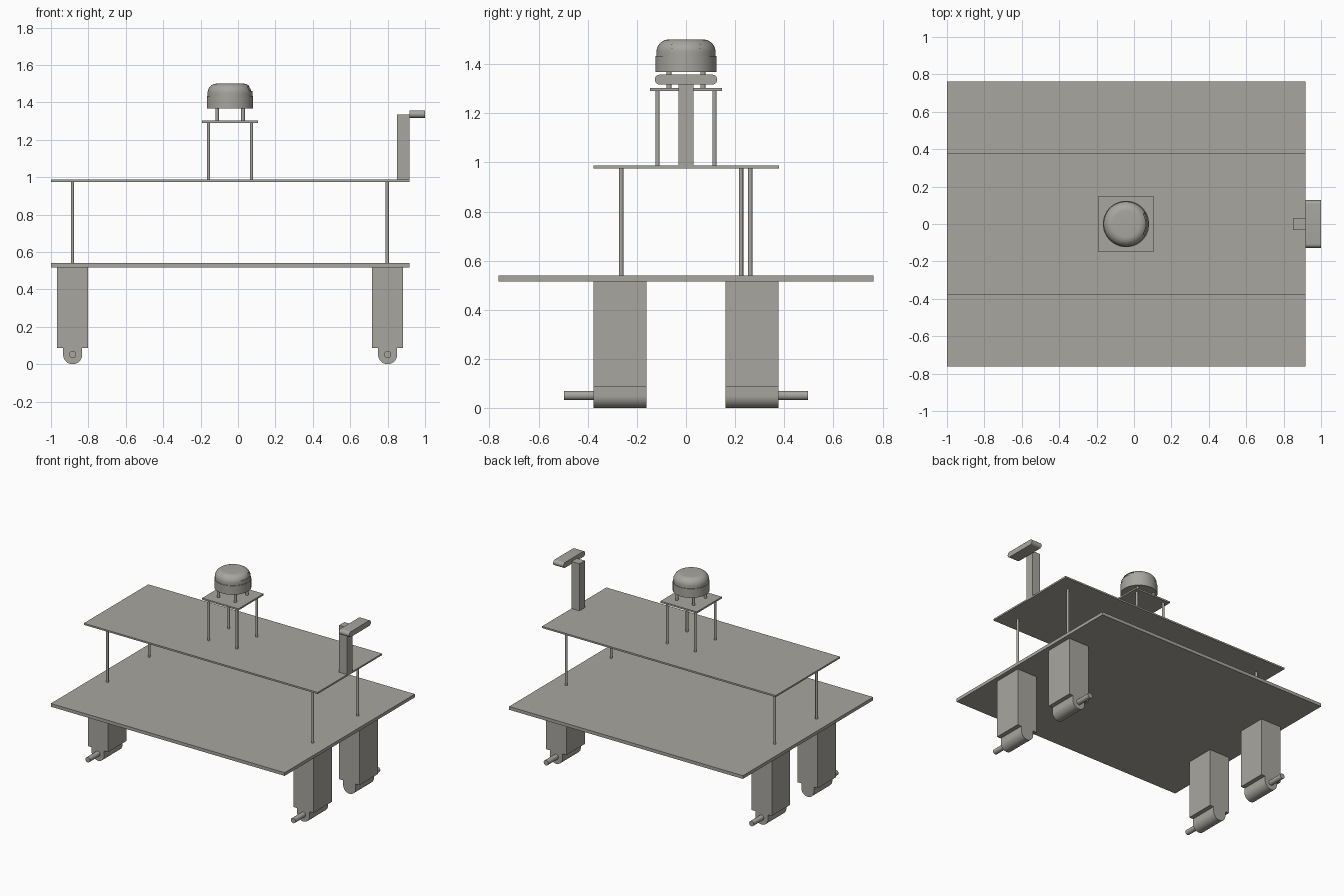
import bpy, bmesh, math
from mathutils import Vector

if "Cube" in bpy.data.objects:
    bpy.data.objects.remove(bpy.data.objects["Cube"])

grey = bpy.data.materials.new("warm_grey")
grey.diffuse_color = (0.39, 0.38, 0.345, 1)
grey.use_nodes = True
grey.node_tree.nodes["Principled BSDF"].inputs["Base Color"].default_value = grey.diffuse_color


def smooth_shade(ob):
    bpy.ops.object.select_all(action='DESELECT')
    ob.select_set(True)
    bpy.context.view_layer.objects.active = ob
    bpy.ops.object.shade_smooth_by_angle(angle=math.radians(30))


def finish(bm, name, smooth=False):
    bmesh.ops.recalc_face_normals(bm, faces=bm.faces[:])
    me = bpy.data.meshes.new(name)
    bm.to_mesh(me)
    bm.free()
    me.materials.append(grey)
    ob = bpy.data.objects.new(name, me)
    bpy.context.collection.objects.link(ob)
    if smooth:
        smooth_shade(ob)
    return ob


def box(name, lo, hi):
    bm = bmesh.new()
    bmesh.ops.create_cube(bm, size=1)
    for v in bm.verts:
        v.co = Vector([l + (c + 0.5) * (h - l) for c, l, h in zip(v.co, lo, hi)])
    return finish(bm, name)


def prism(name, points, step, smooth=True):
    """Extrude a closed 3D outline along the vector step."""
    bm = bmesh.new()
    face = bm.faces.new([bm.verts.new(p) for p in points])
    ext = bmesh.ops.extrude_face_region(bm, geom=[face], use_keep_orig=True)
    verts = [g for g in ext['geom'] if isinstance(g, bmesh.types.BMVert)]
    bmesh.ops.translate(bm, verts=verts, vec=Vector(step))
    return finish(bm, name, smooth)


def arc(cx, cy, r, a0, a1, n):
    return [(cx + r * math.cos(math.radians(a0 + (a1 - a0) * i / n)),
             cy + r * math.sin(math.radians(a0 + (a1 - a0) * i / n))) for i in range(n + 1)]


def rod(name, x, y, z0, z1, r):
    pts = [(px, py, z0) for px, py in arc(x, y, r, 0, 360, 24)[:-1]]
    return prism(name, pts, (0, 0, z1 - z0))


def pill(name, x0, x1, y_half, zc, r):
    """Stadium outline in the YZ plane, extruded along x."""
    o = arc(y_half - r, zc, r, -90, 90, 14) + arc(r - y_half, zc, r, 90, 270, 14)
    return prism(name, [(x0, y, z) for y, z in o], (x1 - x0, 0, 0))


def lathe(name, cx, profile, smooth):
    bm = bmesh.new()
    vs = [bm.verts.new((cx + r, 0, z)) for r, z in profile]
    es = [bm.edges.new(p) for p in zip(vs, vs[1:])]
    bmesh.ops.spin(bm, geom=vs + es, cent=(cx, 0, 0), axis=(0, 0, 1),
                   angle=math.tau, steps=64, use_merge=True)
    bmesh.ops.remove_doubles(bm, verts=bm.verts[:], dist=1e-5)
    return finish(bm, name, smooth)


# Plates
box("lower_plate", (-1, -0.762, 0.516), (0.916, 0.762, 0.54))
box("upper_plate", (-1, -0.376, 0.975), (0.916, 0.378, 0.987))

# Drive motors: block, rounded gear housing and outward shaft
for x in (-0.884, 0.8):
    for s in (-1, 1):
        tag = ("left" if x < 0 else "right") + ("_front" if s < 0 else "_back")
        ya, yb = sorted((s * 0.161, s * 0.377))
        box("motor_" + tag, (x - 0.083, ya, 0.086), (x + 0.083, yb, 0.516))
        o = arc(x, 0.051, 0.051, 180, 360, 24) + [(x + 0.051, 0.086), (x - 0.051, 0.086)]
        prism("gear_housing_" + tag, [(a, ya, b) for a, b in o], (0, yb - ya, 0))
        c = arc(x, 0.052, 0.019, 0, 360, 24)[:-1]
        prism("shaft_" + tag, [(a, s * 0.377, b) for a, b in c], (0, s * 0.119, 0))

# Standoffs between the plates (one is set slightly inward)
for x, y in ((-0.885, -0.264), (0.798, -0.264), (-0.885, 0.224), (0.798, 0.261)):
    rod("plate_standoff", x, y, 0.54, 0.975, 0.009)

# Sensor platform on four standoffs, plus short sensor feet
cx = -0.0425
box("sensor_platform", (cx - 0.149, -0.147, 1.29), (cx + 0.149, 0.147, 1.302))
for sx in (-1, 1):
    for sy in (-1, 1):
        rod("platform_standoff", cx + sx * 0.115, sy * 0.116, 0.987, 1.29, 0.009)
        rod("sensor_foot", cx + sx * 0.069, sy * 0.069, 1.302, 1.369, 0.01)

# Scanner body: stepped drum with a rounded top and a shallow window recess
outer = [(0, 1.368), (0.124, 1.368), (0.124, 1.434), (0.12, 1.434)]
outer += arc(0.07, 1.45, 0.05, 0, 90, 10) + [(0, 1.5)]
drum = lathe("scanner_drum", cx, outer, False)
cutter = pill("window_cutter", cx + 0.07, cx + 0.15, 0.06, 1.472, 0.012)
cutter.hide_render = True
cut = drum.modifiers.new("window", 'BOOLEAN')
cut.operation, cut.solver, cut.object = 'DIFFERENCE', 'EXACT', cutter
bpy.context.view_layer.objects.active = drum
bpy.ops.object.modifier_apply(modifier=cut.name)
bpy.data.objects.remove(cutter)
smooth_shade(drum)

# Curved window surface sitting just behind the recess
inner = [(0, 1.44), (0.115, 1.44)] + arc(0.07, 1.45, 0.045, 0, 90, 10) + [(0, 1.495)]
lathe("scanner_window", cx, inner, True)

# Camera on its mast
box("camera_mast", (0.851, -0.031, 0.987), (0.916, 0.031, 1.335))
pill("camera_bar", 0.916, 1.0, 0.127, 1.337, 0.02)
